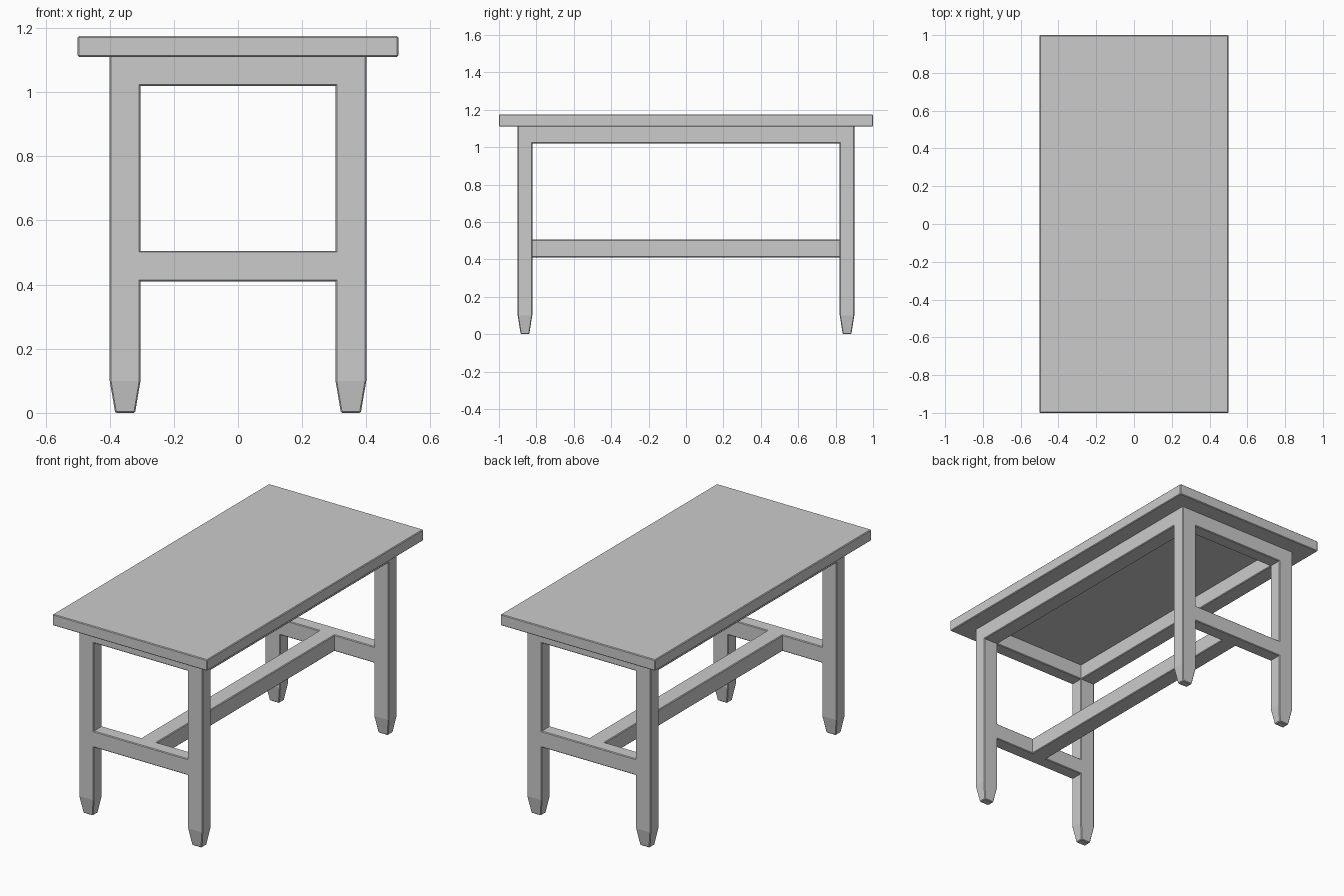
import bpy

if "Cube" in bpy.data.objects:
    bpy.data.objects.remove(bpy.data.objects["Cube"])

BEVEL = 0.004
LAP = 2 * BEVEL  # rails run slightly into their neighbours so flush joints show no groove

X_OUT, X_IN = 0.40, 0.304   # leg outer and inner sides
Y_OUT, Y_IN = 0.90, 0.822
TOP_LOW, TOP_HIGH = 1.11, 1.175


def loft(name, rings, mirror=(False, False)):
    """Box-section solid through (x0, x1, y0, y1, z) rings, lightly bevelled."""
    verts, faces = [], [(3, 2, 1, 0)]
    for x0, x1, y0, y1, z in rings:
        verts += [(x0, y0, z), (x1, y0, z), (x1, y1, z), (x0, y1, z)]
    for r in range(len(rings) - 1):
        a = 4 * r
        for i in range(4):
            j = (i + 1) % 4
            faces.append((a + i, a + j, a + 4 + j, a + 4 + i))
    n = len(verts)
    faces.append((n - 4, n - 3, n - 2, n - 1))

    mesh = bpy.data.meshes.new(name)
    mesh.from_pydata(verts, [], faces)
    obj = bpy.data.objects.new(name, mesh)
    bpy.context.collection.objects.link(obj)

    bevel = obj.modifiers.new("soft_edges", 'BEVEL')
    bevel.width = BEVEL
    bevel.segments = 1
    bevel.limit_method = 'ANGLE'
    bevel.angle_limit = 0.6
    if any(mirror):
        mod = obj.modifiers.new("mirror", 'MIRROR')
        mod.use_axis = (mirror[0], mirror[1], False)
        mod.use_mirror_merge = False
    return obj


def bar(name, x, y, z, mirror=(False, False)):
    return loft(name, [(*x, *y, z[0]), (*x, *y, z[1])], mirror)


# Table top
bar("table_top", (-0.5, 0.5), (-1, 1), (TOP_LOW, TOP_HIGH))

# Four legs with tapered feet
loft("legs", [
    (0.321, 0.383, 0.838, 0.884, 0.0),
    (X_IN, X_OUT, Y_IN, Y_OUT, 0.10),
    (X_IN, X_OUT, Y_IN, Y_OUT, TOP_LOW + LAP),
], (True, True))

# Aprons under the top, flush with the legs
apron_z = (1.02, TOP_LOW + LAP)
bar("end_aprons", (-X_IN - LAP, X_IN + LAP), (Y_IN, Y_OUT), apron_z, (False, True))
bar("side_aprons", (X_IN, X_OUT), (-Y_IN - LAP, Y_IN + LAP), apron_z, (True, False))

# H-shaped stretcher
stretcher_z = (0.41, 0.505)
bar("end_stretchers", (-X_IN - LAP, X_IN + LAP), (Y_IN, Y_OUT), stretcher_z, (False, True))
bar("centre_stretcher", (-0.05, 0.05), (-Y_IN - LAP, Y_IN + LAP), stretcher_z)
